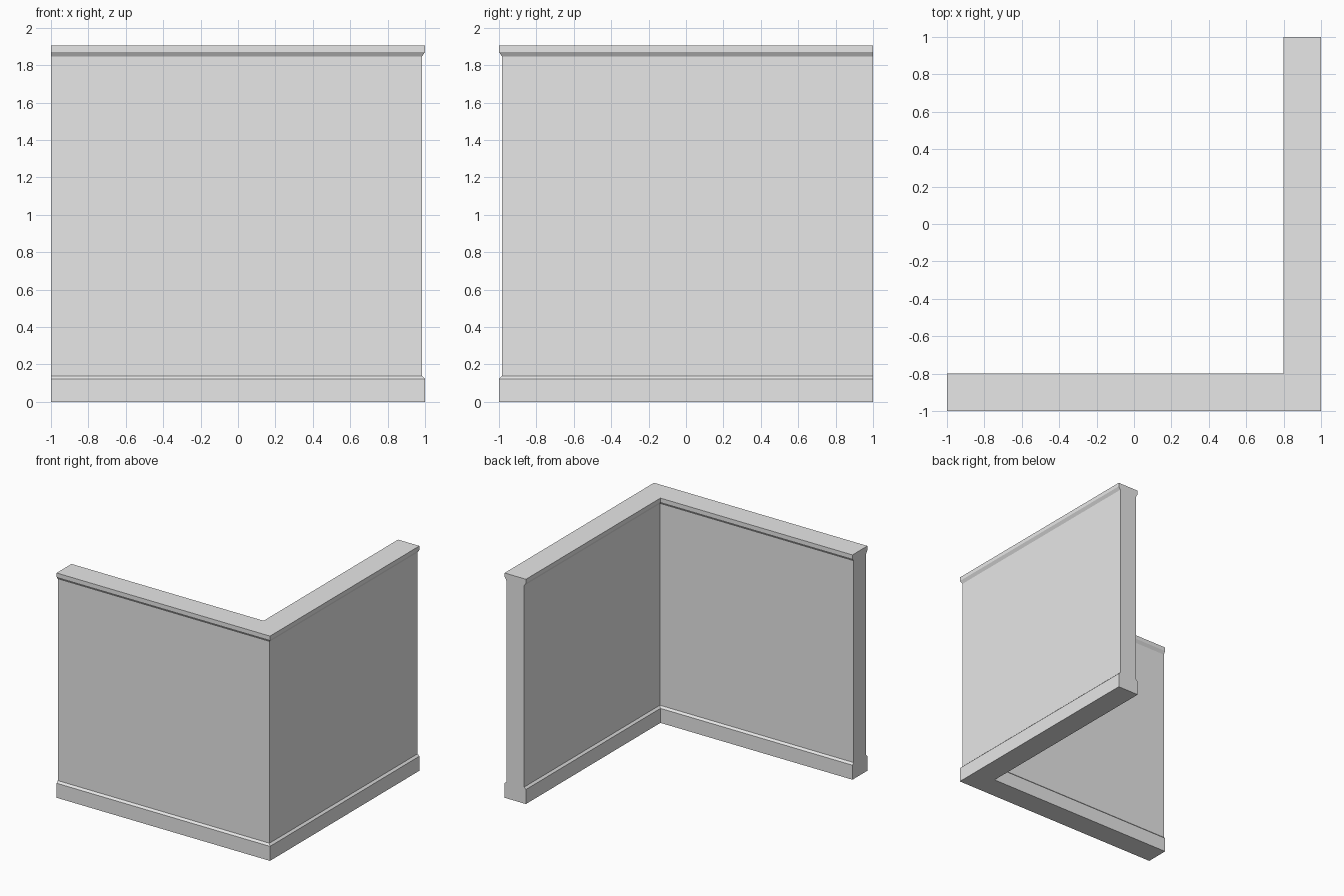
import bpy
import bmesh

if "Cube" in bpy.data.objects:
    bpy.data.objects.remove(bpy.data.objects["Cube"], do_unlink=True)

HALF = 0.1        # half thickness at skirting and cornice
WALL = 0.0835     # half thickness of the wall panel
MID = 1 - HALF    # centre line of both wall arms

# Plaster material
plaster = bpy.data.materials.new("plaster_grey")
plaster.use_nodes = True
colour = (0.8, 0.8, 0.8, 1)
plaster.diffuse_color = colour
plaster.node_tree.nodes["Principled BSDF"].inputs["Base Color"].default_value = colour

# Half profile (offset, height): skirting, chamfer, panel, chamfer, cornice
half = [(HALF, 0), (HALF, 0.123), (WALL, 0.139),
        (WALL, 1.845), (HALF, 1.871), (HALF, 1.904)]
profile = half + [(-o, z) for o, z in reversed(half)]

# Path stations: centre point and outward direction, mitred at the corner
stations = [((-1, -MID), (0, -1)),
            ((MID, -MID), (1, -1)),
            ((MID, 1), (1, 0))]

# Sweep the profile round the corner as one closed solid
bm = bmesh.new()
rings = [[bm.verts.new((cx + dx * o, cy + dy * o, z)) for o, z in profile]
         for (cx, cy), (dx, dy) in stations]
n = len(profile)
for a, b in zip(rings, rings[1:]):
    for i in range(n):
        j = (i + 1) % n
        bm.faces.new((a[i], b[i], b[j], a[j]))

# End caps, split into quads between the two sides
for ring in (rings[0], rings[-1]):
    for i in range(len(half) - 1):
        bm.faces.new((ring[i], ring[i + 1], ring[n - 2 - i], ring[n - 1 - i]))
bmesh.ops.recalc_face_normals(bm, faces=bm.faces)

mesh = bpy.data.meshes.new("corner_wall")
bm.to_mesh(mesh)
bm.free()
mesh.materials.append(plaster)
wall = bpy.data.objects.new("corner_wall", mesh)
bpy.context.collection.objects.link(wall)
